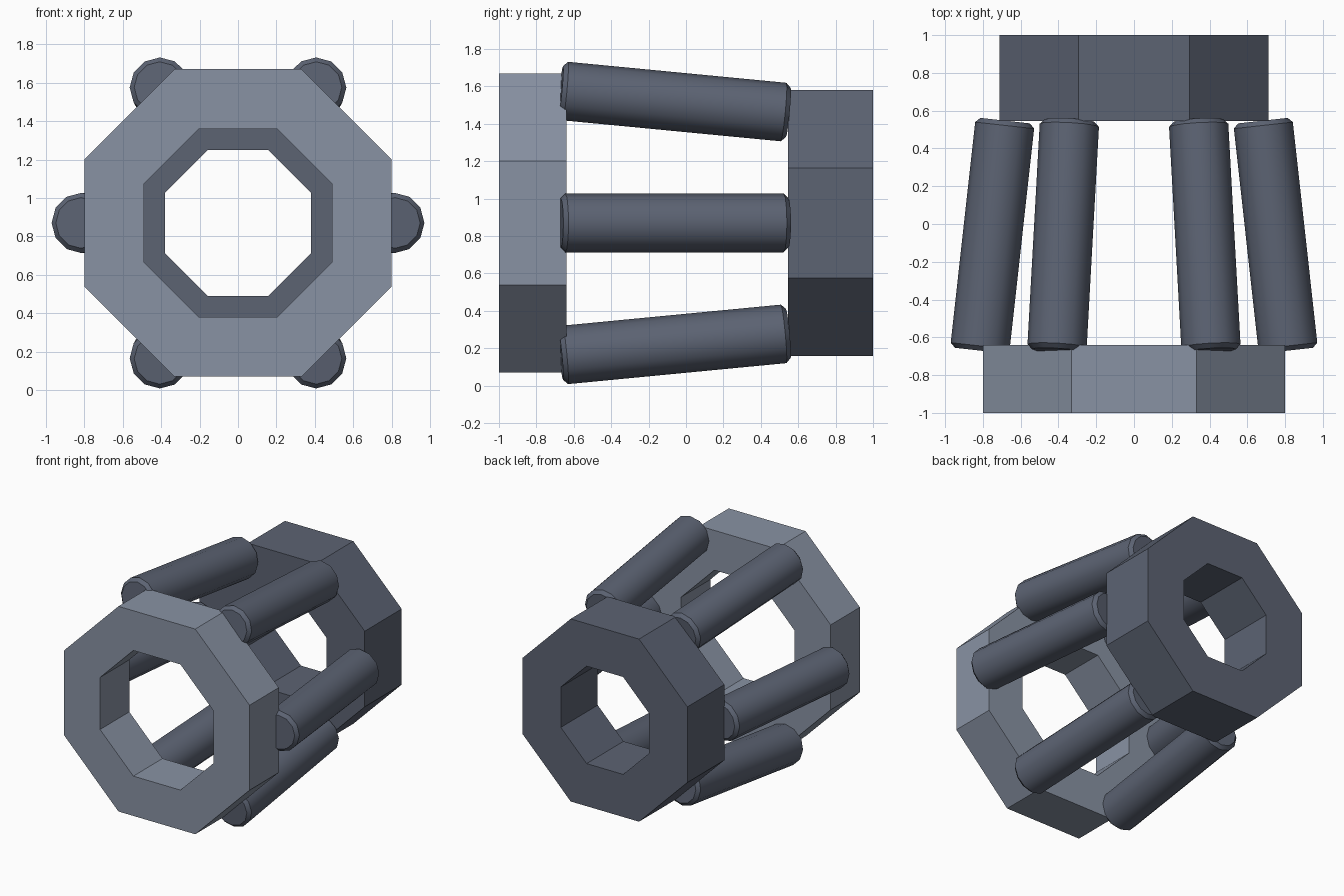
import bpy, bmesh, math
from mathutils import Vector, Matrix

if "Cube" in bpy.data.objects:
    bpy.data.objects.remove(bpy.data.objects["Cube"])

CZ = 0.87  # height of the shared axis


def material(name, rgb):
    m = bpy.data.materials.new(name)
    m.diffuse_color = (*rgb, 1)
    m.use_nodes = True
    m.node_tree.nodes["Principled BSDF"].inputs["Base Color"].default_value = m.diffuse_color
    return m


light = material("light steel", (0.25, 0.29, 0.37))
dark = material("dark steel", (0.107, 0.125, 0.171))


def lathe(name, profile, sides, phase, mat, closed):
    """Spin (radius, height) points round local Z; cap the ends if not closed."""
    bm = bmesh.new()
    rings = []
    for r, h in profile:
        rings.append([bm.verts.new((r * math.cos(phase + math.tau * i / sides),
                                    r * math.sin(phase + math.tau * i / sides), h))
                      for i in range(sides)])
    pairs = list(zip(rings, rings[1:]))
    if closed:
        pairs.append((rings[-1], rings[0]))
    else:
        bm.faces.new(rings[0])
        bm.faces.new(rings[-1])
    for a, b in pairs:
        for i in range(sides):
            j = (i + 1) % sides
            bm.faces.new((a[i], a[j], b[j], b[i]))
    bmesh.ops.recalc_face_normals(bm, faces=bm.faces)
    me = bpy.data.meshes.new(name)
    bm.to_mesh(me)
    bm.free()
    me.materials.append(mat)
    ob = bpy.data.objects.new(name, me)
    bpy.context.collection.objects.link(ob)
    return ob


# octagonal end rings, sized by the distance to their flats
def ring(name, outer, inner, y0, y1, mat):
    k = 1 / math.cos(math.pi / 8)
    ob = lathe(name, [(outer * k, y0), (outer * k, y1), (inner * k, y1), (inner * k, y0)],
               8, math.pi / 8, mat, True)
    ob.matrix_world = Matrix.Translation((0, 0, CZ)) @ Matrix.Rotation(-math.pi / 2, 4, 'X')


ring("front_ring", 0.80, 0.49, -1.0, -0.64, light)
ring("back_ring", 0.712, 0.38, 0.545, 1.0, dark)

# six chamfered rods leaning in towards the back ring
for n in range(6):
    a = n * math.pi / 3
    out = Vector((math.cos(a), 0, math.sin(a)))
    start = out * 0.817 + Vector((0, -0.67, CZ))
    end = out * 0.682 + Vector((0, 0.547, CZ))
    axis = end - start
    length = axis.length
    rod = lathe(f"rod_{n + 1}", [(0.132, 0), (0.157, 0.025), (0.157, length - 0.025),
                                 (0.132, length)], 12, 0, dark, False)
    z = axis.normalized()
    x = (out - z * out.dot(z)).normalized()
    y = z.cross(x)
    rod.matrix_world = Matrix.Translation(start) @ Matrix((x, y, z)).transposed().to_4x4()
    bpy.ops.object.select_all(action='DESELECT')
    rod.select_set(True)
    bpy.context.view_layer.objects.active = rod
    bpy.ops.object.shade_smooth_by_angle(angle=math.radians(35))
